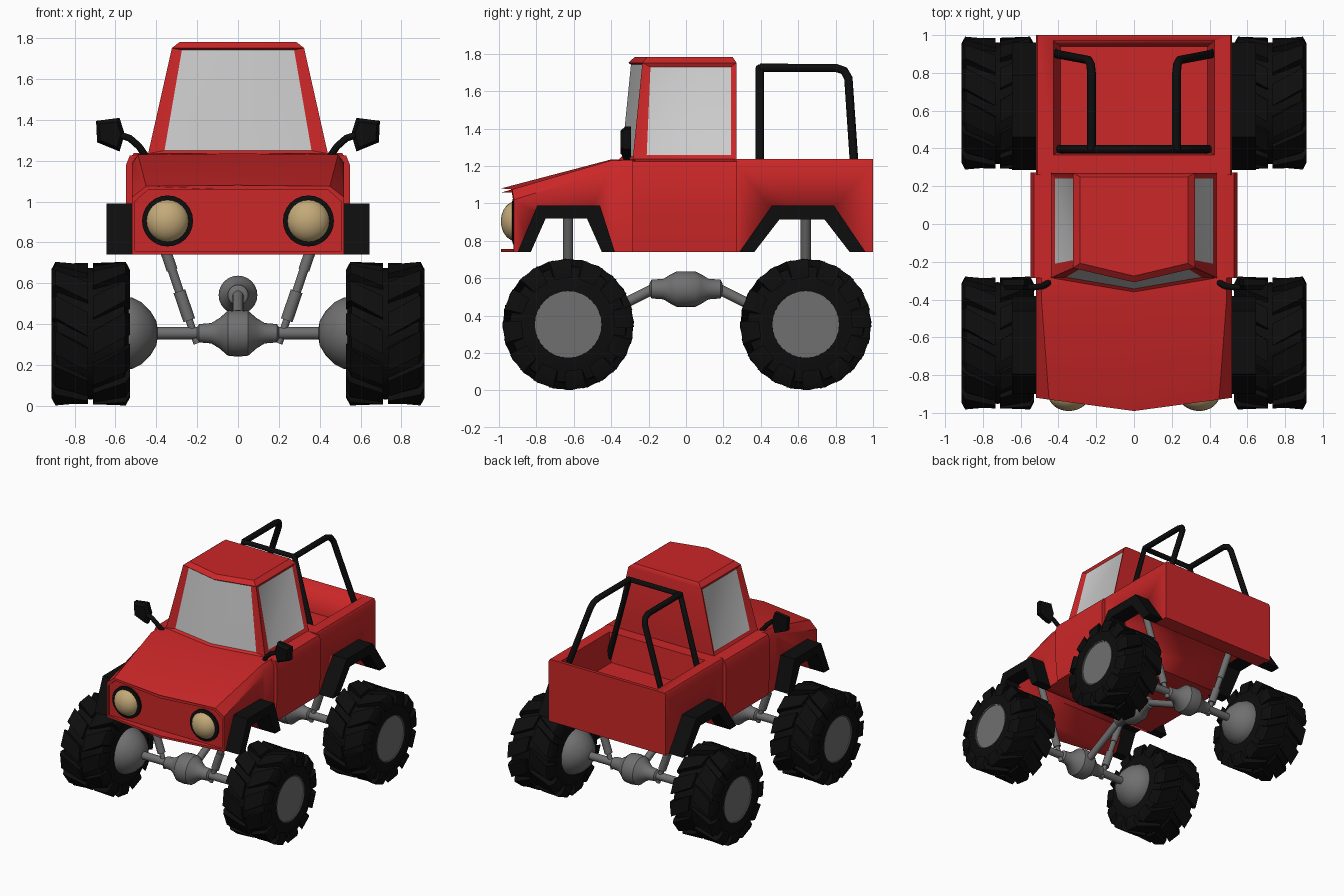
import bpy, bmesh
from math import pi, sin, cos, radians
from mathutils import Vector

old = bpy.data.objects.get("Cube")
if old:
    bpy.data.objects.remove(old, do_unlink=True)


def material(name, r, g, b):
    m = bpy.data.materials.new(name)
    m.use_nodes = True
    m.diffuse_color = (r, g, b, 1)
    m.node_tree.nodes["Principled BSDF"].inputs["Base Color"].default_value = (r, g, b, 1)
    return m


RED = material("red paint", 0.6, 0.02, 0.021)
BLACK = material("black rubber", 0.004, 0.004, 0.004)
METAL = material("grey metal", 0.16, 0.16, 0.16)
GLASS = material("pale glass", 0.6, 0.6, 0.6)
LAMP = material("tan lamp", 0.55, 0.4, 0.19)


def finish(bm, name, *mats, angle=35):
    """Turn a bmesh into an object, smooth except at sharp edges."""
    bmesh.ops.remove_doubles(bm, verts=bm.verts, dist=1e-5)
    bmesh.ops.recalc_face_normals(bm, faces=bm.faces)
    me = bpy.data.meshes.new(name)
    bm.to_mesh(me)
    bm.free()
    for m in mats:
        me.materials.append(m)
    ob = bpy.data.objects.new(name, me)
    bpy.context.collection.objects.link(ob)
    bpy.ops.object.select_all(action='DESELECT')
    ob.select_set(True)
    bpy.context.view_layer.objects.active = ob
    bpy.ops.object.shade_smooth_by_angle(angle=radians(angle))
    return ob


def add_loft(bm, rings, caps=True):
    """Bridge equal rings of points."""
    vs = [[bm.verts.new(p) for p in ring] for ring in rings]
    n = len(vs[0])
    for a, b in zip(vs, vs[1:]):
        for i in range(n):
            j = (i + 1) % n
            bm.faces.new((a[i], a[j], b[j], b[i]))
    if caps:
        bm.faces.new(vs[0])
        bm.faces.new(vs[-1])


def loft(name, rings, mat, **kw):
    bm = bmesh.new()
    add_loft(bm, rings)
    return finish(bm, name, mat, **kw)


def prism(name, pts, axis, lo, hi, mat):
    """Extrude a profile along x (points are y, z) or y (points are x, z)."""
    place = (lambda p, d: (d, p[0], p[1])) if axis == 'x' else (lambda p, d: (p[0], d, p[1]))
    return loft(name, [[place(p, d) for p in pts] for d in (lo, hi)], mat)


def add_lathe(bm, profile, origin, direction, seg=24):
    """Revolve (distance, radius) pairs about an axis."""
    q = Vector(direction).to_track_quat('Z', 'Y')
    add_loft(bm, [[Vector(origin) + q @ Vector((max(r, 1e-4) * cos(2 * pi * i / seg),
                   max(r, 1e-4) * sin(2 * pi * i / seg), d)) for i in range(seg)]
                  for d, r in profile])


def lathe(name, profile, origin, direction, mat, seg=24):
    bm = bmesh.new()
    add_lathe(bm, profile, origin, direction, seg)
    return finish(bm, name, mat)


def both(half):
    """Mirror a half profile about its start."""
    return [(-d, r) for d, r in reversed(half)] + half


def mirrored(half):
    """Close a right-hand outline with its mirror image."""
    return half + [(-x, z) for x, z in reversed(half)]


def rod(name, a, b, r, mat, seg=12):
    v = Vector(b) - Vector(a)
    return lathe(name, [(0, r), (v.length, r)], a, v, mat, seg)


def pipe(name, pts, r, mat):
    cu = bpy.data.curves.new(name, 'CURVE')
    cu.dimensions = '3D'
    cu.bevel_depth, cu.bevel_resolution, cu.use_fill_caps = r, 3, True
    sp = cu.splines.new('POLY')
    sp.points.add(len(pts) - 1)
    for p, c in zip(sp.points, pts):
        p.co = (*c, 1)
    cu.materials.append(mat)
    ob = bpy.data.objects.new(name, cu)
    bpy.context.collection.objects.link(ob)


def cut(ob, cutter):
    mod = ob.modifiers.new("cut", 'BOOLEAN')
    mod.operation, mod.solver, mod.object = 'DIFFERENCE', 'EXACT', cutter
    bpy.context.view_layer.objects.active = ob
    bpy.ops.object.modifier_apply(modifier=mod.name)
    bpy.data.objects.remove(cutter, do_unlink=True)


# Hood with a pointed nose
def hood_ring(y, side_z, top_x, top_z, point=0.0):
    pts = [(0, 0.74), (0.52, 0.74), (0.52, side_z), (top_x, top_z), (0, top_z + 0.005)]
    pts += [(-x, z) for x, z in reversed(pts[1:4])]
    return [(x, y - point * (1 - abs(x) / 0.52), z) for x, z in pts]


hood = loft("hood", [hood_ring(-0.92, 1.02, 0.45, 1.075, 0.07),
                     hood_ring(-0.4, 1.18, 0.49, 1.23), hood_ring(-0.27, 1.19, 0.49, 1.232)], RED)
cut(hood, prism("grille_cutter", mirrored([(0.505, 0.757), (0.505, 1.0), (0.44, 1.058)]),
                'y', -1.2, -0.91, RED))

# Cargo bed with an open tub
bed = prism("bed", mirrored([(0.52, 0.74), (0.52, 1.22), (0.51, 1.238)]), 'y', 0.26, 1.0, RED)
cut(bed, loft("tub_cutter", [[(-x, a, z), (x, a, z), (x, b, z), (-x, b, z)]
                             for x, a, b, z in ((0.39, 0.39, 0.94, 1.01), (0.435, 0.36, 0.98, 1.3))], RED))

# Wheel arches with black flares
arches = {"front": (hood, [(-0.9, 0.74), (-0.795, 0.99), (-0.46, 0.99), (-0.38, 0.74)],
                    [(-0.45, 0.74), (-0.53, 0.92), (-0.75, 0.92), (-0.83, 0.74)]),
          "rear": (bed, [(0.285, 0.74), (0.46, 0.99), (0.79, 0.99), (0.96, 0.74)],
                   [(0.875, 0.74), (0.74, 0.915), (0.5, 0.915), (0.365, 0.74)])}
for end, (panel, outer, inner) in arches.items():
    low = [(inner[0][0], 0.6), *inner, (inner[-1][0], 0.6)]
    cut(panel, prism("arch_cutter", low, 'x', -0.8, 0.8, RED))
    for side, s in (("left", 1), ("right", -1)):
        prism(f"{end}_{side}_flare", outer + inner, 'x', s * 0.5, s * 0.645, BLACK)

# Door section
prism("doors", mirrored([(0.53, 0.74), (0.548, 0.95), (0.548, 1.18), (0.53, 1.225), (0.44, 1.238)]),
      'y', -0.285, 0.272, RED)

# Cab with recessed windscreen and side windows
BELT = 1.235


def half_width(z):
    return 0.44 - 0.225 * (z - BELT)


def front_y(x, z):
    return -0.36 + 0.1 * (z - BELT) + 0.075 * abs(x) / half_width(z)


def cab_ring(z, w, back, shift):
    return [(w, back, z), (-w, back, z), (-w, front_y(w, z) + shift, z),
            (0, front_y(0, z) + shift, z), (w, front_y(w, z) + shift, z)]


bm = bmesh.new()
add_loft(bm, [cab_ring(BELT, 0.44, 0.27, 0), cab_ring(1.752, half_width(1.752), 0.27, 0),
              cab_ring(1.782, 0.285, 0.25, 0.03)])
bmesh.ops.recalc_face_normals(bm, faces=bm.faces)
walls = [f for f in bm.faces if f.calc_center_median().z < 1.6 and abs(f.normal.z) < 0.5]
screen = [f for f in walls if f.normal.y < -0.5]
windows = [f for f in walls if abs(f.normal.x) > 0.8]
for group in (screen, [windows[0]], [windows[1]]):
    bmesh.ops.inset_region(bm, faces=group, thickness=0.045, depth=-0.015)
    for f in group:
        f.material_index = 1
    for v in {v for f in group for v in f.verts}:
        top = v.co.z > 1.5
        s = 1 if v.co.x > 0 else -1
        if group is screen:
            z = 1.742 if top else 1.25
            x = 0 if abs(v.co.x) < 0.05 else s * (0.275 if top else 0.36)
            v.co = (x, front_y(x, z) + 0.015, z)
        else:
            z = 1.73 if top else 1.26
            y = 0.24 if v.co.y > 0 else (-0.19 if top else -0.21)
            v.co = (s * (half_width(z) - 0.015), y, z)
finish(bm, "cab", RED, GLASS)

# Roll cage
pipe("cage_hoop", [(-0.42, 0.395, 1.02), (-0.225, 0.395, 1.725), (0.225, 0.395, 1.725),
                   (0.42, 0.395, 1.02)], 0.023, BLACK)

# Parts that repeat on the left and right
for side, s in (("left", 1), ("right", -1)):
    pipe(f"{side}_cage_bar", [(s * x, y, z) for x, y, z in (
        (0.225, 0.395, 1.725), (0.225, 0.8, 1.725), (0.23, 0.845, 1.71), (0.242, 0.868, 1.67),
        (0.41, 0.9, 1.2), (0.43, 0.91, 1.12))], 0.023, BLACK)
    lamp = (s * 0.345, -0.905, 0.905)
    lathe(f"{side}_headlight_ring", [(0, 0.125), (0.02, 0.125), (0.025, 0.105)], lamp, (0, -1, 0), BLACK)
    lathe(f"{side}_headlight", [(0.085 * sin(a * pi / 16), 0.108 * cos(a * pi / 16)) for a in range(9)],
          lamp, (0, -1, 0), LAMP)
    pipe(f"{side}_mirror_arm", [(s * x, y, z) for x, y, z in (
        (0.45, -0.31, 1.22), (0.485, -0.33, 1.27), (0.53, -0.335, 1.31), (0.59, -0.33, 1.33))], 0.017, BLACK)
    head = [(0.695, 1.395), (0.58, 1.41), (0.555, 1.33), (0.58, 1.245), (0.69, 1.29)]
    loft(f"{side}_mirror", [[(s * (0.63 + (x - 0.63) * k), y, 1.33 + (z - 1.33) * k) for x, z in head]
                            for y, k in ((-0.35, 0.75), (-0.325, 1), (-0.295, 1))], BLACK)


def wheel(name, s, y):
    c = Vector((s * 0.722, y, 0.353))
    bm = bmesh.new()
    add_lathe(bm, [(-0.185, 0), (-0.185, 0.18), (-0.178, 0.27), (-0.165, 0.31), (0, 0.322), (0.165, 0.31),
                   (0.178, 0.27), (0.185, 0.178), (0.11, 0.165), (0.1, 0)], c, (s, 0, 0), 36)
    # Chevron lugs in two staggered rows
    count = 12
    for row in (1, -1):
        for i in range(count):
            mid = 2 * pi * (i + 0.25 * row) / count
            rings = []
            for d, low, high, skew in ((0.012, 0.3, 0.346, 0), (0.172, 0.28, 0.352, 0.26), (0.192, 0.25, 0.315, 0.28)):
                rings.append([c + Vector((s * row * d, r * sin(mid + skew + w), r * cos(mid + skew + w)))
                              for r, w in ((low, -0.18), (low, 0.18), (high, 0.17), (high, -0.17))])
            add_loft(bm, rings)
    finish(bm, f"{name}_tyre", BLACK)
    # Rim bead, star hub and cap
    lathe(f"{name}_rim_bead", [(0.18, 0.172), (0.187, 0.172), (0.187, 0.178), (0.18, 0.178)], c, (s, 0, 0), METAL, 32)
    star = [(r, pi * i / 8) for i, r in enumerate([0.135, 0.1] * 8)]
    loft(f"{name}_hub", [[c + Vector((s * d, k * r * sin(a), k * r * cos(a))) for r, a in star]
                         for d, k in ((0.095, 1), (0.14, 1), (0.155, 0.8))], METAL)
    lathe(f"{name}_hub_cap", [(0.1, 0.085), (0.165, 0.08), (0.175, 0.06), (0.175, 0)], c, (s, 0, 0), METAL, 10)


# Axles, shocks, drive shafts and wheels
axle = [(0, 0.115), (0.05, 0.11), (0.09, 0.075), (0.13, 0.05), (0.19, 0.045), (0.2, 0.03), (0.395, 0.03),
        (0.4, 0.06), (0.43, 0.11), (0.47, 0.15), (0.52, 0.176), (0.55, 0.176)]
for end, y, k in (("front", -0.63, -1), ("rear", 0.64, 1)):
    lathe(f"{end}_axle", both(axle), (0, y, 0.355), (1, 0, 0), METAL)
    rod(f"{end}_drive_shaft", (0, k * 0.16, 0.55), (0, k * 0.55, 0.355), 0.028, METAL)
    for side, s in (("left", 1), ("right", -1)):
        lathe(f"{end}_{side}_shock", [(0, 0.018), (0.12, 0.018), (0.12, 0.03), (0.27, 0.03), (0.27, 0.022),
                                      (0.38, 0.022), (0.38, 0.027), (0.68, 0.027)],
              (s * 0.2, y, 0.305), (s * 0.215, 0, 0.63), METAL, 12)
        wheel(f"{end}_{side}", s, y)

# Central gearbox
lathe("gearbox", both([(0, 0.095), (0.05, 0.095), (0.08, 0.08), (0.12, 0.055), (0.185, 0.05), (0.195, 0.03)]),
      (0, 0, 0.542), (0, 1, 0), METAL)
